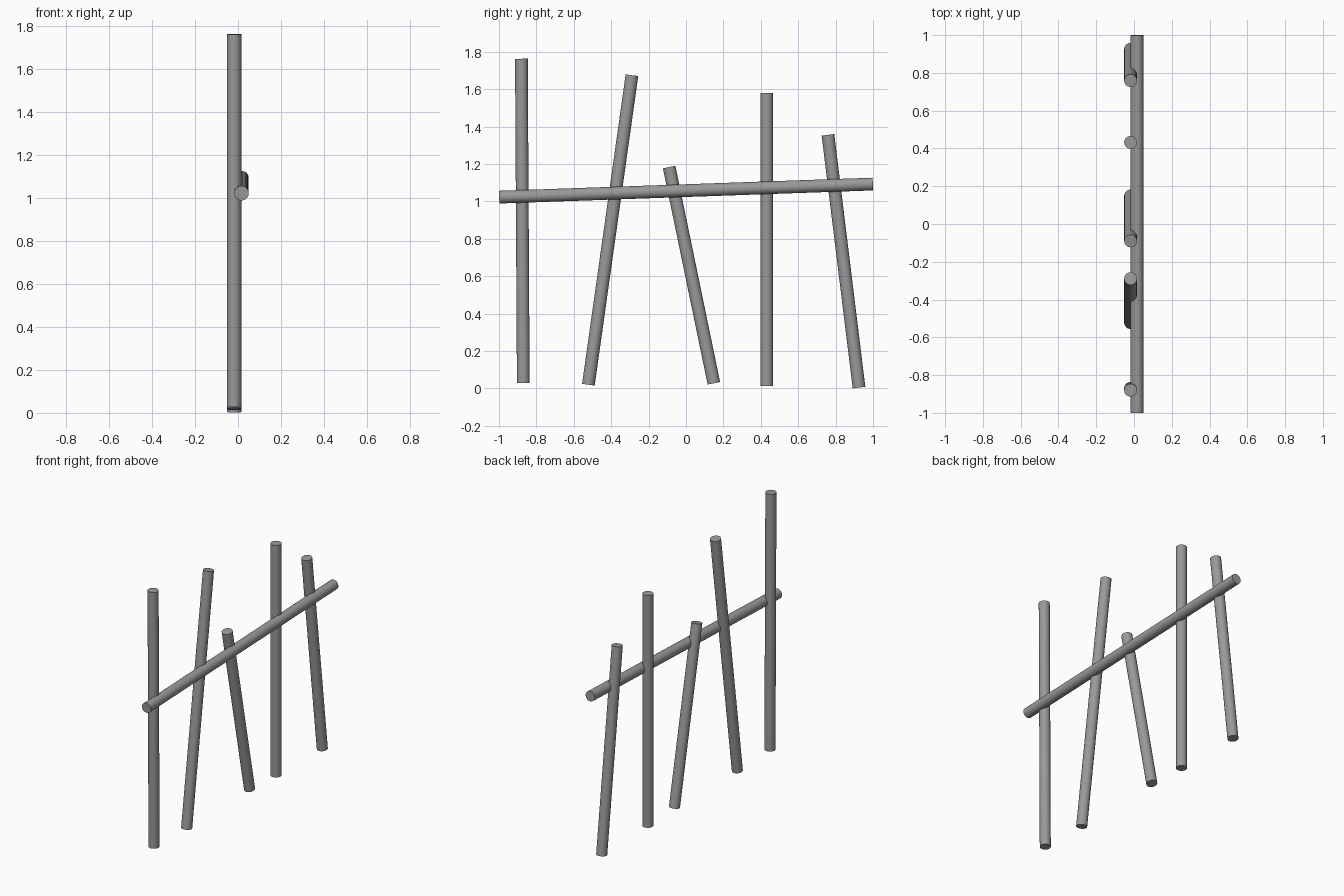
import bpy
import math
from mathutils import Vector

cube = bpy.data.objects.get("Cube")
if cube:
    bpy.data.objects.remove(cube, do_unlink=True)

RADIUS = 0.034
POST_X, RAIL_X = -0.018, 0.016

grey = bpy.data.materials.new("plain grey")
grey.use_nodes = True
colour = (0.32, 0.32, 0.32, 1)
grey.diffuse_color = colour
grey.node_tree.nodes["Principled BSDF"].inputs["Base Color"].default_value = colour


def pole(name, x, start, end):
    """Round pole between two (y, z) points at a given x."""
    a, b = Vector((x, *start)), Vector((x, *end))
    axis = b - a
    bpy.ops.mesh.primitive_cylinder_add(
        vertices=32, radius=RADIUS, depth=axis.length, location=(a + b) / 2,
        rotation=axis.to_track_quat('Z', 'Y').to_euler())
    obj = bpy.context.object
    obj.name = name
    obj.data.materials.append(grey)
    bpy.ops.object.shade_smooth_by_angle(angle=math.radians(30))
    return obj


# Leaning posts, front to back: bottom and top centres
posts = [
    ((-0.87, 0.03), (-0.88, 1.763)),
    ((-0.522, 0.02), (-0.289, 1.675)),
    ((0.149, 0.028), (-0.09, 1.184)),
    ((0.432, 0.013), (0.432, 1.58)),
    ((0.925, 0.005), (0.759, 1.356)),
]
for i, (bottom, top) in enumerate(posts, 1):
    pole(f"post_{i}", POST_X, bottom, top)

# Slightly sloping rail across the posts
pole("cross_rail", RAIL_X, (-0.999, 1.023), (0.999, 1.093))
